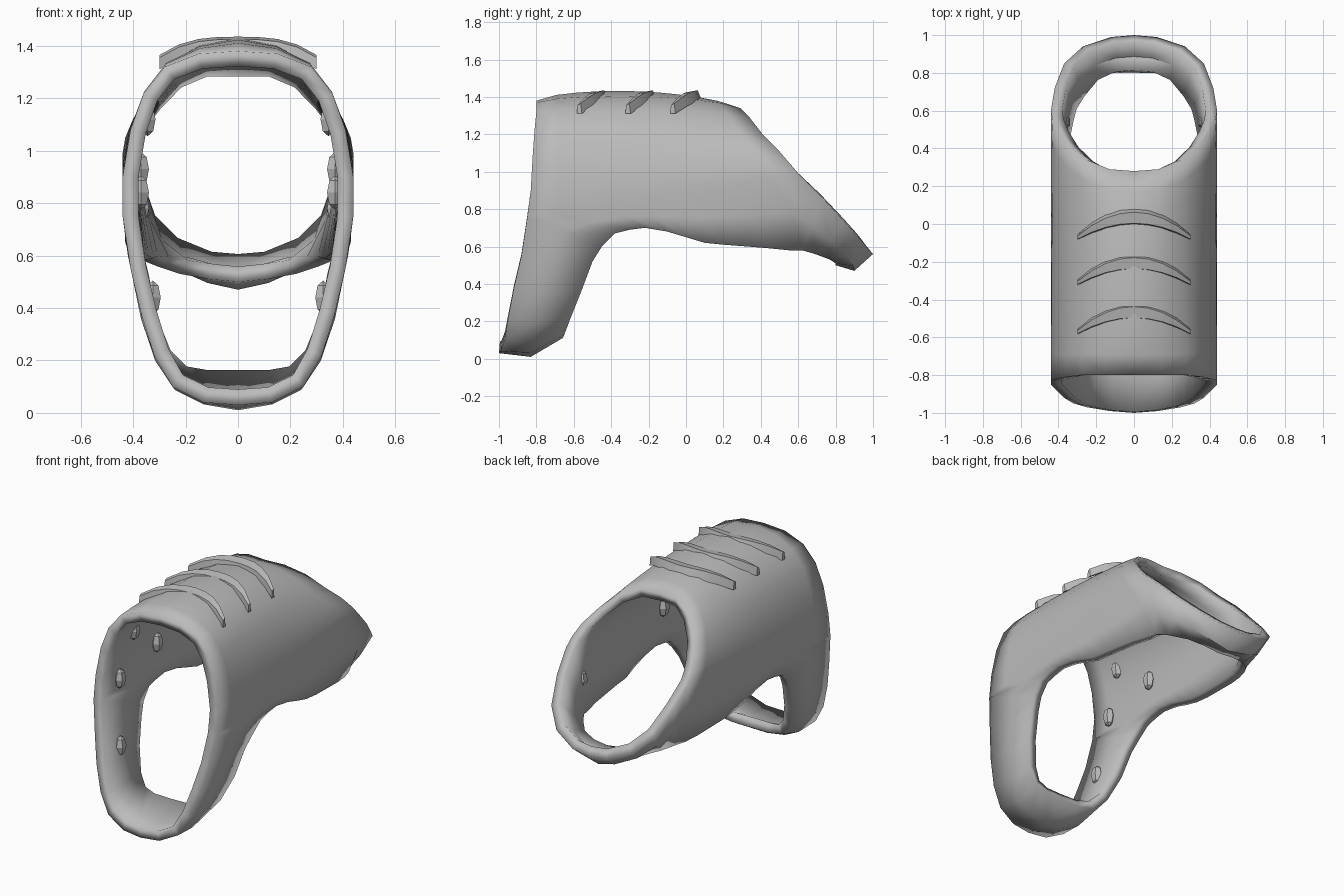
import bpy, bmesh, math
from mathutils import Vector

cube = bpy.data.objects.get("Cube")
if cube:
    bpy.data.objects.remove(cube, do_unlink=True)

grey = bpy.data.materials.new("plain grey")
grey.use_nodes = True
colour = (0.5, 0.5, 0.5, 1)
grey.diffuse_color = colour
grey.node_tree.nodes["Principled BSDF"].inputs["Base Color"].default_value = colour


def make_object(name, bm):
    mesh = bpy.data.meshes.new(name)
    bm.to_mesh(mesh)
    bm.free()
    mesh.materials.append(grey)
    obj = bpy.data.objects.new(name, mesh)
    bpy.context.collection.objects.link(obj)
    return obj


def smooth(obj, angle):
    bpy.ops.object.select_all(action='DESELECT')
    obj.select_set(True)
    bpy.context.view_layer.objects.active = obj
    bpy.ops.object.shade_smooth_by_angle(angle=math.radians(angle))


# Half outlines: front rim and rear rim from top to bottom centre
front_rim = [Vector(p) for p in (
    (0, -.8, 1.38), (.15, -.8, 1.37), (.28, -.8, 1.32), (.36, -.81, 1.22),
    (.41, -.82, 1.08), (.44, -.83, .9), (.44, -.85, .75), (.41, -.88, .55),
    (.37, -.92, .38), (.32, -.95, .22), (.25, -.97, .1), (.13, -.99, .04),
    (0, -1, .03))]
rear_rim = [Vector(p) for p in (
    (0, .28, 1.34), (.13, .29, 1.34), (.25, .34, 1.29), (.34, .41, 1.2),
    (.4, .49, 1.12), (.43, .55, 1.05), (.44, .6, .99), (.42, .72, .87),
    (.37, .85, .73), (.27, .94, .63), (.12, .99, .57), (0, 1, .56))]
# Lower edge: front strap, side arch, rear strap
lower_edge = [Vector(p) for p in (
    (0, -.66, .11), (.13, -.66, .11), (.23, -.65, .13), (.31, -.62, .21),
    (.37, -.56, .36), (.4, -.5, .52), (.42, -.45, .6), (.43, -.38, .67),
    (.43, -.3, .69), (.43, -.22, .7), (.43, -.1, .68), (.43, 0, .65),
    (.42, .1, .62), (.42, .2, .61), (.41, .33, .6), (.4, .45, .59),
    (.38, .55, .58), (.36, .62, .58), (.31, .69, .56), (.22, .77, .53),
    (.11, .8, .51), (0, .8, .5))]
SIDE, COLS = 6, 10


def saddle_point(front, rear, u):
    p = front.lerp(rear, u)
    p.z += .07 * max(0, math.sin(math.pi * u)) ** .6 * max(0, 1 - p.x / .45)
    return p


# Shell: saddle over the top, then a strip down to the lower edge
bm = bmesh.new()
front = [bm.verts.new(p) for p in front_rim]
rear = [bm.verts.new(p) for p in rear_rim]
rows = []
for i in range(SIDE + 1):
    inner = [bm.verts.new(saddle_point(front_rim[i], rear_rim[i], j / COLS))
             for j in range(1, COLS)]
    rows.append([front[i]] + inner + [rear[i]])


def bridge(upper, lower):
    for k in range(len(upper) - 1):
        bm.faces.new((upper[k], lower[k], lower[k + 1], upper[k + 1]))


for upper, lower in zip(rows, rows[1:]):
    bridge(upper, lower)
rim = front[:SIDE:-1] + rows[SIDE] + rear[SIDE + 1:]
middle = []
for v, p in zip(rim, lower_edge):
    q = v.co.lerp(p, .5)
    q.z -= .06 * (1 - q.x / .45)
    middle.append(bm.verts.new(q))
edge = [bm.verts.new(p) for p in lower_edge]
bridge(rim, middle)
bridge(middle, edge)
shell = make_object("shell", bm)
mirror = shell.modifiers.new("Mirror", 'MIRROR')
mirror.use_clip = True
solid = shell.modifiers.new("Thickness", 'SOLIDIFY')
solid.thickness = .06
solid.offset = -1
smooth(shell, 35)


# Crescent ridges across the top, tapered to the ends
def ridge(name, y, sweep):
    bm = bmesh.new()
    rings = []
    steps = 8
    for k in range(steps + 1):
        t = k / steps * 2 - 1
        x = .3 * t
        cy = y - sweep * t * t
        cz = 1.41 - .07 * abs(t) ** 3
        w = .045 * (1 - .7 * t * t)
        rings.append([bm.verts.new((x, cy + a * w, cz + b)) for a, b in
                      ((1, -.03), (.5, .025), (-.8, .015), (-1, -.03))])
    for a, b in zip(rings, rings[1:]):
        for k in range(4):
            n = (k + 1) % 4
            bm.faces.new((a[k], a[n], b[n], b[k]))
    bm.faces.new(rings[0])
    bm.faces.new(rings[-1])
    bmesh.ops.recalc_face_normals(bm, faces=bm.faces)
    smooth(make_object(name, bm), 30)


for name, y in (("rear", .04), ("middle", -.2), ("front", -.46)):
    ridge(name + "_ridge", y, .11)

# Faceted knobs inside both side walls
knobs = ((.345, -.57, 1.12), (.37, -.3, .93), (.37, -.68, .84),
         (.325, -.74, .44), (.37, .54, .78))
for side, word in ((1, "left"), (-1, "right")):
    for n, (x, y, z) in enumerate(knobs):
        bm = bmesh.new()
        bmesh.ops.create_uvsphere(bm, u_segments=6, v_segments=4, radius=1)
        bmesh.ops.scale(bm, vec=(.035, .04, .065), verts=bm.verts)
        bmesh.ops.translate(bm, vec=(side * x, y, z), verts=bm.verts)
        make_object(f"{word}_knob_{n + 1}", bm)
